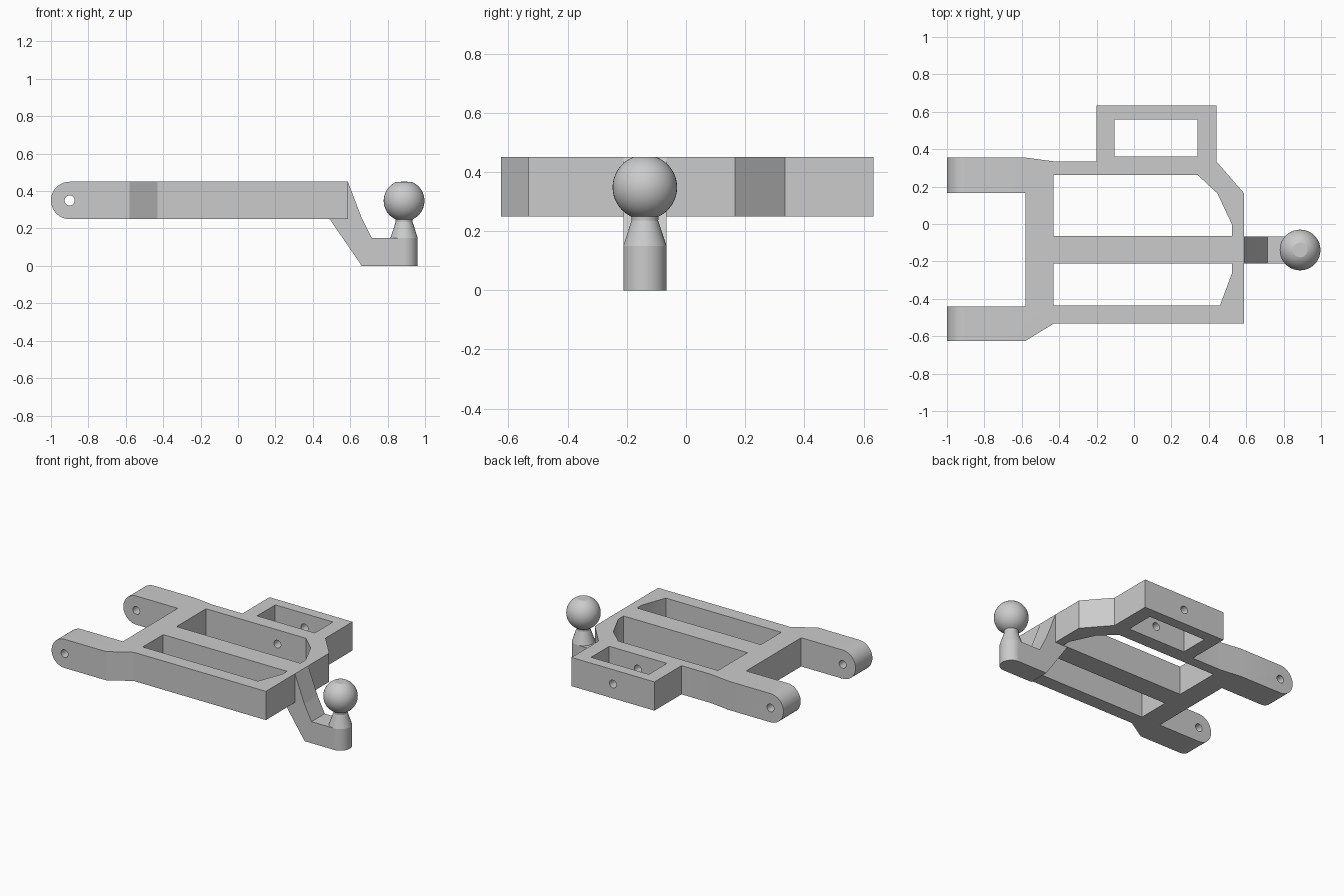
import bpy, bmesh, math
from mathutils import Vector

cube = bpy.data.objects.get("Cube")
if cube:
    bpy.data.objects.remove(cube, do_unlink=True)

grey = bpy.data.materials.new("light_grey")
grey.use_nodes = True
colour = (0.6, 0.6, 0.6, 1)
grey.diffuse_color = colour
grey.node_tree.nodes["Principled BSDF"].inputs["Base Color"].default_value = colour


def finish(name, bm):
    bmesh.ops.recalc_face_normals(bm, faces=bm.faces)
    mesh = bpy.data.meshes.new(name)
    bm.to_mesh(mesh)
    bm.free()
    mesh.materials.append(grey)
    ob = bpy.data.objects.new(name, mesh)
    bpy.context.collection.objects.link(ob)
    return ob


def prism(name, outline, low, high, axis="z"):
    """Extrude an outline: (x, y) along z, or (x, z) along y."""
    bm = bmesh.new()
    place = (lambda a, b: (a, b, low)) if axis == "z" else (lambda a, b: (a, low, b))
    face = bm.faces.new([bm.verts.new(place(a, b)) for a, b in outline])
    out = bmesh.ops.extrude_face_region(bm, geom=[face])
    step = Vector((0, 0, high - low) if axis == "z" else (0, high - low, 0))
    bmesh.ops.translate(bm, vec=step,
                        verts=[v for v in out["geom"] if isinstance(v, bmesh.types.BMVert)])
    return finish(name, bm)


def arc(x, z, r, start, end, n):
    angles = [math.radians(start + (end - start) * i / n) for i in range(n + 1)]
    return [(x + r * math.cos(a), z + r * math.sin(a)) for a in angles]


def boolean(target, tool, operation):
    mod = target.modifiers.new(operation, "BOOLEAN")
    mod.operation, mod.object, mod.solver = operation, tool, "EXACT"
    bpy.context.view_layer.objects.active = target
    bpy.ops.object.modifier_apply(modifier=mod.name)
    bpy.data.objects.remove(tool, do_unlink=True)


def smooth(ob, degrees):
    bpy.ops.object.select_all(action="DESELECT")
    ob.select_set(True)
    bpy.context.view_layer.objects.active = ob
    bpy.ops.object.shade_smooth_by_angle(angle=math.radians(degrees))


# Frame: plan outline with two lugs and a side bracket
frame = prism("frame", [
    (-1, .355), (-.58, .355), (-.43, .335), (-.2, .335), (-.2, .633), (.44, .633),
    (.44, .335), (.588, .165), (.588, -.533), (-.43, -.533), (-.58, -.625), (-1, -.625),
    (-1, -.44), (-.58, -.44), (-.58, .165), (-1, .165)], .2, .5)

# Side profile gives the thickness and the rounded lug ends
side = prism("side_profile", arc(-.9, .35, .1, 90, 270, 24) + [(.7, .25), (.7, .45)],
             -.8, .8, "y")
boolean(frame, side, "INTERSECT")

# Windows
windows = [
    [(-.105, .36), (.34, .36), (.34, .56), (-.105, .56)],
    [(-.43, -.063), (.525, -.063), (.525, -.005), (.445, .165), (.34, .262), (-.43, .262)],
    [(-.43, -.21), (.525, -.21), (.525, -.26), (.46, -.435), (-.43, -.435)],
]
for outline in windows:
    boolean(frame, prism("window_cutter", outline, .1, .6), "DIFFERENCE")

# Pin holes through the lugs and the bracket
for x, low, high in ((-.9, -.8, .8), (.12, .2, .8)):
    circle = arc(x, .35, .027, 0, 360, 24)[:-1]
    boolean(frame, prism("hole_cutter", circle, low, high, "y"), "DIFFERENCE")
smooth(frame, 25)

# Drop arm from the end of the frame to the post
arm = prism("hitch_arm", [
    (.49, .25), (.662, 0), (.888, 0), (.888, .15), (.715, .15), (.66, .26),
    (.588, .449), (.54, .4)], -.212, -.066, "y")

# Post, neck and flat-topped ball, turned about one axis
centre = Vector((.888, -.139, 0))
profile = [(0, 0), (.073, 0), (.073, .15), (.045, .235)]
profile += arc(0, .348, .109, -65, 69, 24) + [(0, .45)]
bm = bmesh.new()
verts = [bm.verts.new(centre + Vector((r, 0, z))) for r, z in profile]
edges = [bm.edges.new(pair) for pair in zip(verts, verts[1:])]
bmesh.ops.spin(bm, geom=verts + edges, cent=centre, axis=(0, 0, 1),
               angle=math.tau, steps=40, use_merge=False)
bmesh.ops.remove_doubles(bm, verts=bm.verts, dist=.0005)
ball = finish("hitch_ball", bm)
smooth(ball, 18)
